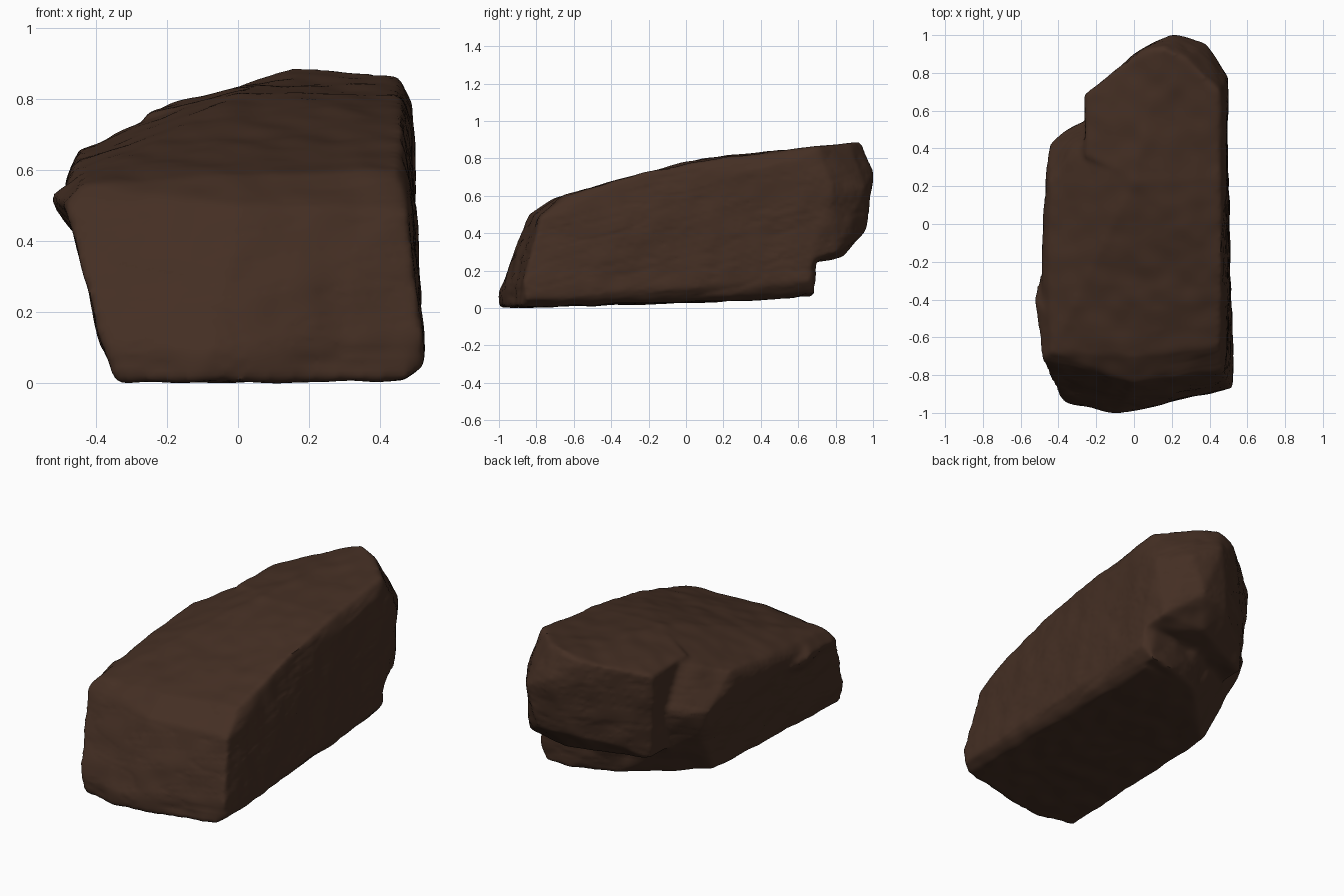
import bpy, bmesh
from mathutils import Vector, noise

cube = bpy.data.objects.get("Cube")
if cube:
    bpy.data.objects.remove(cube, do_unlink=True)

# Rock colour
rock = bpy.data.materials.new("dark brown stone")
rock.use_nodes = True
colour = (0.058, 0.028, 0.017, 1)
rock.diffuse_color = colour
bsdf = rock.node_tree.nodes["Principled BSDF"]
bsdf.inputs["Base Color"].default_value = colour
bsdf.inputs["Roughness"].default_value = 0.9


def add_hull(bm, points):
    """Add one convex chunk of stone."""
    part = bmesh.new()
    for p in points:
        part.verts.new(p)
    result = bmesh.ops.convex_hull(part, input=part.verts)
    spare = {v for v in result["geom_interior"] if isinstance(v, bmesh.types.BMVert)}
    bmesh.ops.delete(part, geom=list(spare), context='VERTS')
    bmesh.ops.recalc_face_normals(part, faces=part.faces)
    mesh = bpy.data.meshes.new("chunk")
    part.to_mesh(mesh)
    part.free()
    bm.from_mesh(mesh)
    bpy.data.meshes.remove(mesh)


bm = bmesh.new()

# Main slab: sloping front, undercut left side, rising top
add_hull(bm, [
    (-.34, -.945, .0), (-.1, -1.005, .0), (.47, -.885, .005), (.53, -.85, .045),
    (-.385, -.935, .11), (-.08, -1.005, .09), (.52, -.87, .14),
    (-.49, -.72, .5), (-.475, -.2, .55), (.48, -.78, .48), (.0, -.84, .5),
    (-.44, -.68, .56), (.45, -.64, .6), (.0, -.7, .59),
    (-.475, .2, .59), (-.45, .22, .66), (-.27, .43, .735), (.0, .22, .825),
    (.465, -.2, .735), (.455, .25, .81), (.485, .25, .74), (.475, .5, .8), (.0, .5, .81),
    (-.45, .43, .49), (-.37, .5, .49), (-.26, .55, .49), (-.39, .42, .34),
    (-.33, .2, .035), (-.12, .41, .05), (.04, .57, .06), (.42, .6, .05), (.49, .6, .15)])

# Worn shoulder on the left flank
add_hull(bm, [
    (-.525, -.42, .53), (-.52, -.37, .51), (-.48, -.24, .5), (-.49, -.7, .5),
    (-.46, -.45, .57), (-.44, -.42, .39), (-.4, -.65, .5), (-.4, -.2, .5)])

# Back block: overhanging, with a chamfered, pointed outline from above
add_hull(bm, [
    (-.26, .36, .76), (-.265, .68, .75), (-.1, .82, .81), (.05, .92, .845),
    (.16, .93, .885), (.28, .87, .88), (.45, .7, .86), (.495, .6, .79), (.5, .78, .66),
    (.38, .96, .64), (.2, 1.005, .73), (.0, .9, .71),
    (.45, .25, .81), (.0, .25, .82), (.49, .25, .72), (.48, .1, .35),
    (.495, .68, .25), (.46, .81, .3), (.3, .965, .42), (.1, .92, .4), (-.12, .77, .32),
    (-.23, .65, .24), (-.24, .4, .25), (.2, .84, .27), (-.1, .1, .4)])

# Lower ledge under the overhang
add_hull(bm, [
    (-.2, .2, .05), (-.1, .42, .06), (.05, .59, .06), (.3, .68, .06), (.44, .69, .07),
    (.5, .66, .15), (-.12, .52, .3), (.05, .66, .28), (.44, .7, .25),
    (.5, .68, .28), (.48, .1, .06)])

base = bpy.data.meshes.new("rock_base")
bm.to_mesh(base)
bm.free()
helper = bpy.data.objects.new("rock_base", base)
bpy.context.collection.objects.link(helper)

# Fuse the chunks and wear the edges
fuse = helper.modifiers.new("fuse", 'REMESH')
fuse.mode = 'VOXEL'
fuse.voxel_size = 0.014
wear = helper.modifiers.new("wear", 'SMOOTH')
wear.factor = 0.5
wear.iterations = 8
graph = bpy.context.evaluated_depsgraph_get()
mesh = bpy.data.meshes.new_from_object(helper.evaluated_get(graph))
bpy.data.objects.remove(helper, do_unlink=True)

# Weather the surface: broad dents, small lumps and thin bedding cracks
normals = [v.normal.copy() for v in mesh.vertices]
for v, n in zip(mesh.vertices, normals):
    p = v.co
    broad = noise.noise(p * 3.2 + Vector((3, 1, 7)))
    lumps = noise.noise(p * 9)
    layer = Vector((p.x * 3, p.y * 3, (p.z - .22 * p.y) * 26))
    crack = max(0, .1 - abs(noise.noise(layer))) * (1 - abs(n.z))
    v.co = p + n * (.008 * broad + .008 * lumps - .04 * crack)

mesh.materials.clear()
mesh.materials.append(rock)
mesh.name = "boulder"
boulder = bpy.data.objects.new("boulder", mesh)
bpy.context.collection.objects.link(boulder)
boulder.location.z = -min(v.co.z for v in mesh.vertices)
bpy.ops.object.select_all(action='DESELECT')
boulder.select_set(True)
bpy.context.view_layer.objects.active = boulder
bpy.ops.object.shade_smooth_by_angle(angle=0.7)
